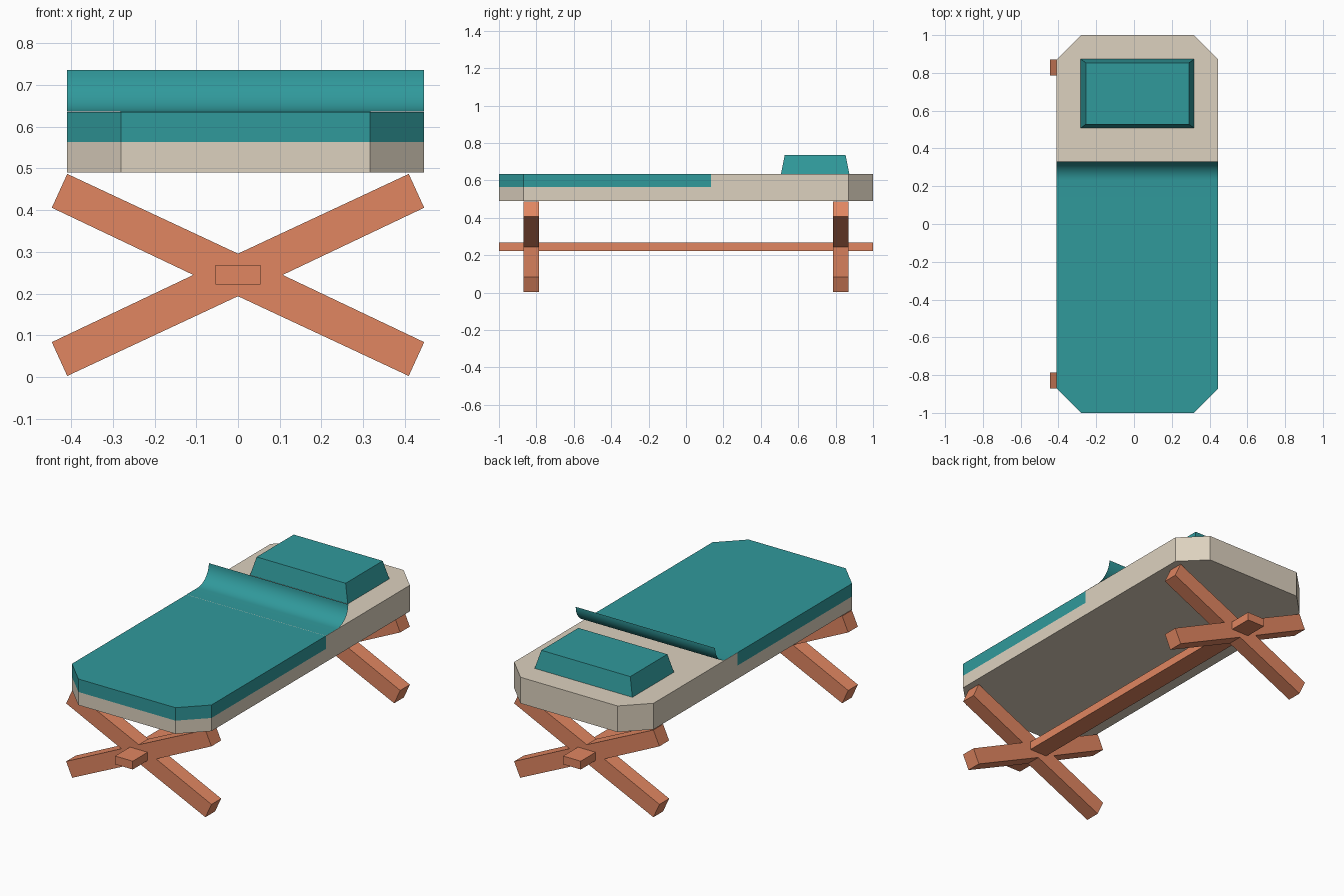
import bpy, bmesh, math
from mathutils import Vector

if "Cube" in bpy.data.objects:
    bpy.data.objects.remove(bpy.data.objects["Cube"])


def material(name, rgb):
    m = bpy.data.materials.new(name)
    m.diffuse_color = (*rgb, 1)
    m.use_nodes = True
    m.node_tree.nodes["Principled BSDF"].inputs["Base Color"].default_value = m.diffuse_color
    return m


TEAL = material("teal_cloth", (0.03, 0.32, 0.33))
CREAM = material("cream_cloth", (0.72, 0.64, 0.52))
WOOD = material("orange_wood", (0.75, 0.24, 0.12))


def finish(name, bm, mat):
    me = bpy.data.meshes.new(name)
    bm.to_mesh(me)
    bm.free()
    me.materials.append(mat)
    ob = bpy.data.objects.new(name, me)
    bpy.context.collection.objects.link(ob)
    return ob


def extrude(points, direction):
    """Solid from a flat outline swept along a direction."""
    bm = bmesh.new()
    face = bm.faces.new([bm.verts.new(p) for p in points])
    new = bmesh.ops.extrude_face_region(bm, geom=[face])["geom"]
    bmesh.ops.translate(bm, vec=Vector(direction),
                        verts=[g for g in new if isinstance(g, bmesh.types.BMVert)])
    bmesh.ops.recalc_face_normals(bm, faces=bm.faces)
    return bm


# Mattress block with cut corners; the blanket is its upper foot-end skin
X0, X1, Z0, Z1 = -0.41, 0.446, 0.49, 0.635
C, Y_SPLIT, Z_SPLIT = 0.13, 0.133, 0.563
outline = [(X0 + C, -1), (X1 - C, -1), (X1, -1 + C), (X1, 1 - C),
           (X1 - C, 1), (X0 + C, 1), (X0, 1 - C), (X0, -1 + C)]


def bed_part(name, mat, want_blanket):
    bm = extrude([(x, y, Z0) for x, y in outline], (0, 0, Z1 - Z0))
    for co, no in (((0, Y_SPLIT, 0), (0, 1, 0)), ((0, 0, Z_SPLIT), (0, 0, 1))):
        bmesh.ops.bisect_plane(bm, geom=bm.verts[:] + bm.edges[:] + bm.faces[:],
                               plane_co=co, plane_no=no)

    def is_blanket(f):
        c = f.calc_center_bounds()
        return c.y < Y_SPLIT and c.z > Z_SPLIT
    drop = [f for f in bm.faces if is_blanket(f) != want_blanket]
    bmesh.ops.delete(bm, geom=drop, context='FACES')
    return finish(name, bm, mat)


bed_part("mattress", CREAM, False)
bed_part("blanket", TEAL, True)

# Curled blanket edge: thin sheet, flat then a quarter circle upwards
R, YC = 0.099, 0.231
profile = [(Y_SPLIT, Z1 + 0.001)]
for i in range(13):
    a = math.radians(90 * i / 12)
    profile.append((YC + R * math.sin(a), Z1 + 0.001 + R * (1 - math.cos(a))))
bm = bmesh.new()
rows = [[bm.verts.new((x, y, z)) for x in (X0, X1)] for y, z in profile]
for a, b in zip(rows, rows[1:]):
    bm.faces.new((a[0], a[1], b[1], b[0])).smooth = True
finish("blanket_fold", bm, TEAL)

# Pillow with tapered sides
base = [(-0.282, 0.508), (0.318, 0.508), (0.318, 0.873), (-0.282, 0.873)]
bm = extrude([(x, y, Z1) for x, y in base], (0, 0, 0.1))
for v in bm.verts:
    if v.co.z > Z1 + 0.05:
        v.co.x += 0.027 if v.co.x < 0 else -0.027
        v.co.y += 0.02 if v.co.y < 0.69 else -0.02
finish("pillow", bm, TEAL)

# Crossed legs: one quadrant of the X outline mirrored around the centre
ZC = 0.2445
quad = [(0.107, 0), (0.446, 0.161), (0.409, 0.242), (0, 0.051)]
cross = (quad + [(-x, z) for x, z in reversed(quad[:3])]
         + [(-x, -z) for x, z in quad[1:]]
         + [(x, -z) for x, z in (quad[2], quad[1])])
for name, y in (("front_cross_legs", -0.87), ("back_cross_legs", 0.785)):
    bm = extrude([(x, y, ZC + z) for x, z in cross], (0, 0.085, 0))
    finish(name, bm, WOOD)

# Long stretcher bar through both crosses
bar = [(-0.054, 0.222), (0.054, 0.222), (0.054, 0.268), (-0.054, 0.268)]
finish("stretcher_bar", extrude([(x, -1, z) for x, z in bar], (0, 2, 0)), WOOD)
